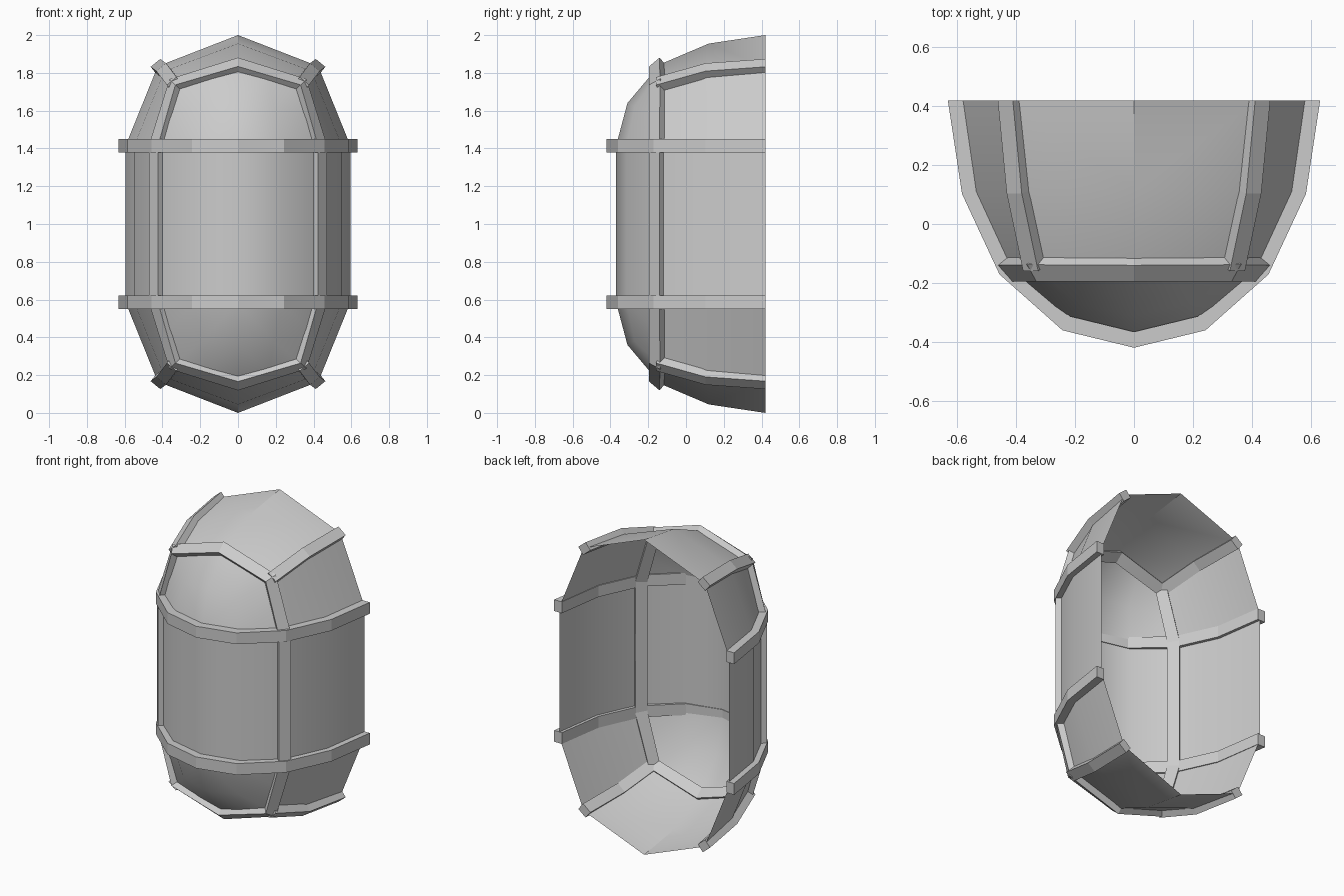
import bpy, bmesh, math
from mathutils import Vector

if "Cube" in bpy.data.objects:
    bpy.data.objects.remove(bpy.data.objects["Cube"])

MID = 1.0  # the shell is mirrored about z = 1 and x = 0


def finish(name, bm, smooth, mirror=(True, False, True)):
    me = bpy.data.meshes.new(name)
    bm.to_mesh(me)
    bm.free()
    ob = bpy.data.objects.new(name, me)
    bpy.context.collection.objects.link(ob)
    ob.location.z = MID
    mod = ob.modifiers.new("mirror", 'MIRROR')
    mod.use_axis = mirror
    mod.merge_threshold = 0.0005
    bpy.ops.object.select_all(action='DESELECT')
    ob.select_set(True)
    bpy.context.view_layer.objects.active = ob
    bpy.ops.object.modifier_apply(modifier="mirror")
    if smooth:
        bpy.ops.object.shade_smooth_by_angle(angle=math.radians(38))
    return ob


def panel(name, rows):
    """Thin panel from a grid of points, faces turned outward."""
    bm = bmesh.new()
    grid = [[bm.verts.new((x, y, z - MID)) for x, y, z in r] for r in rows]
    for a, b in zip(grid, grid[1:]):
        for i in range(len(a) - 1):
            f = bm.faces.new((a[i], a[i + 1], b[i + 1], b[i]))
            f.normal_update()
            c = f.calc_center_median()
            if f.normal.dot(c - Vector((0, 0.42, 0))) < 0:
                f.normal_flip()
    return finish(name, bm, True)


def rib(name, pts, normals, t0, t1, width=0.072, depth=0.054, caps=(False, True)):
    """Rectangular bar along a path, with an outward direction per point."""
    bm = bmesh.new()
    P = [Vector((x, y, z - MID)) for x, y, z in pts]
    loops = []
    for i, p in enumerate(P):
        if i == 0:
            t = Vector(t0)
        elif i == len(P) - 1:
            t = Vector(t1)
        else:
            t = (P[i] - P[i - 1]).normalized() + (P[i + 1] - P[i]).normalized()
        t.normalize()
        n = Vector(normals[i])
        n = (n - t * n.dot(t)).normalized()
        w = t.cross(n) * width / 2
        d = n * depth / 2
        loops.append([bm.verts.new(p + q) for q in (w + d, w - d, -w - d, d - w)])
    for a, b in zip(loops, loops[1:]):
        for k in range(4):
            bm.faces.new((a[k], a[(k + 1) % 4], b[(k + 1) % 4], b[k]))
    for flag, lp in zip(caps, (loops[0], loops[-1])):
        if flag:
            bm.faces.new(lp)
    bmesh.ops.recalc_face_normals(bm, faces=bm.faces)
    return finish(name, bm, False)


# Outline of the body at the waist, split at the vertical ribs
front = [(0, -0.37), (0.235, -0.315), (0.43, -0.15)]
side = [(0.43, -0.15), (0.55, 0.11), (0.595, 0.42)]
RZ = 1.415

# Upright wall panels
for name, line in (("front_wall", front), ("side_wall", side)):
    panel(name, [[(x, y, z) for x, y in line] for z in (1.0, RZ)])

# Domed front caps
panel("front_dome", [
    [(x, y, RZ) for x, y in front],
    [(0, -0.31, 1.64), (0.19, -0.272, 1.62), (0.385, -0.15, 1.58)],
    [(0, -0.15, 1.83), (0.165, -0.155, 1.785), (0.33, -0.15, 1.735)]])

# Sloping shoulder panels and roof panels
corner = [(0.335, -0.15, 1.735), (0.39, 0.11, 1.81), (0.425, 0.42, 1.835)]
panel("shoulder", [[(x, y, RZ) for x, y in side], corner])
panel("roof", [[(0, -0.15, 1.84), (0, 0.12, 1.955), (0, 0.42, 2.0)], corner])

# Horizontal hoops
rib("hoop", [(0, -0.393, RZ), (0.23, -0.337, RZ), (0.435, -0.155, RZ),
             (0.558, 0.11, RZ), (0.605, 0.42, RZ)],
    [(0, -1, 0), (0.4, -0.9, 0), (0.77, -0.63, 0), (0.96, -0.3, 0), (1, -0.12, 0)],
    (1, 0, 0), (0.0, 1, 0))

# Upright frame around the front
rib("front_frame", [(0.427, -0.15, 1.0), (0.427, -0.15, RZ),
                    (0.332, -0.15, 1.737), (0, -0.15, 1.837)],
    [(0.75, -0.65, 0), (0.75, -0.65, 0.1), (0.5, -0.6, 0.6), (0, -0.65, 0.76)],
    (0, 0, 1), (-1, 0, 0), caps=(False, False))

# Corner ribs running to the back
rib("corner_rib", [(0.335, -0.15, 1.737), (0.39, 0.11, 1.81), (0.42, 0.42, 1.832)],
    [(0.63, -0.3, 0.77), (0.63, -0.2, 0.77), (0.63, 0, 0.77)],
    (0.2, 0.9, 0.25), (0, 1, 0), width=0.066, caps=(True, True))
